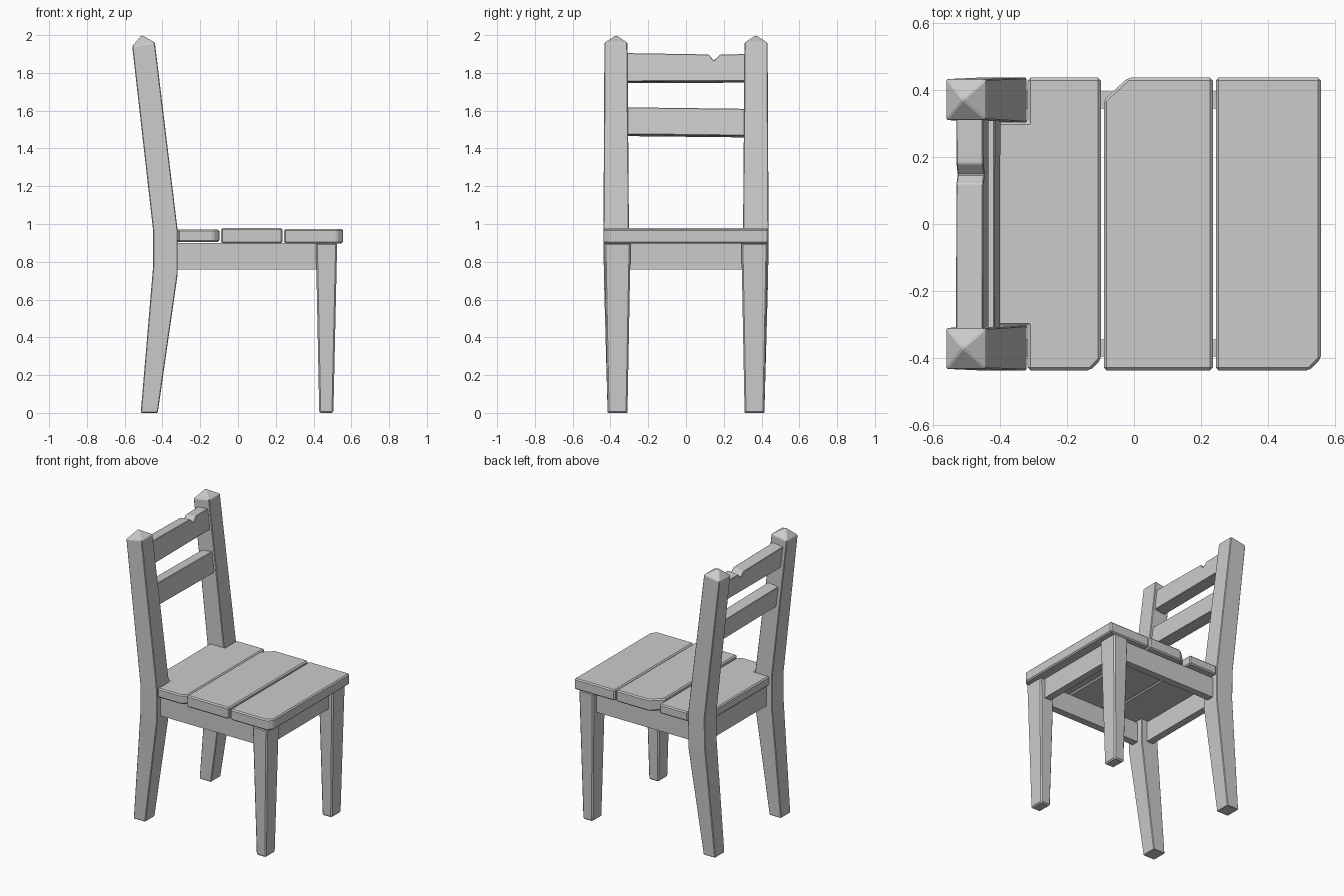
import bpy, bmesh
from mathutils import Vector

if "Cube" in bpy.data.objects:
    bpy.data.objects.remove(bpy.data.objects["Cube"])


def finish(name, bm, bevel):
    bmesh.ops.recalc_face_normals(bm, faces=bm.faces)
    me = bpy.data.meshes.new(name)
    bm.to_mesh(me)
    bm.free()
    ob = bpy.data.objects.new(name, me)
    bpy.context.collection.objects.link(ob)
    if bevel:
        m = ob.modifiers.new("soft_edges", 'BEVEL')
        m.width = bevel
        m.segments = 1
        m.limit_method = 'ANGLE'
        m.angle_limit = 0.6
    return ob


def prism(name, pts, offset, bevel=0.0):
    """Flat polygon pushed along an offset."""
    bm = bmesh.new()
    off = Vector(offset)
    a = [bm.verts.new(p) for p in pts]
    b = [bm.verts.new(Vector(p) + off) for p in pts]
    n = len(pts)
    bm.faces.new(a)
    bm.faces.new(b[::-1])
    for i in range(n):
        bm.faces.new((a[i], a[(i + 1) % n], b[(i + 1) % n], b[i]))
    return finish(name, bm, bevel)


def post(name, sections, apex=None, bevel=0.0):
    """Loft of four-sided sections: back x, back z, front x, front z, y0, y1."""
    bm = bmesh.new()
    rings = []
    for xb, zb, xf, zf, y0, y1 in sections:
        rings.append([bm.verts.new(p) for p in
                      ((xb, y0, zb), (xf, y0, zf), (xf, y1, zf), (xb, y1, zb))])
    bm.faces.new(rings[0])
    for r, s in zip(rings, rings[1:]):
        for i in range(4):
            j = (i + 1) % 4
            bm.faces.new((r[i], r[j], s[j], s[i]))
    if apex:
        tip = bm.verts.new(apex)
        for i in range(4):
            bm.faces.new((rings[-1][i], rings[-1][(i + 1) % 4], tip))
    else:
        bm.faces.new(rings[-1])
    return finish(name, bm, bevel)


def box(name, x0, x1, y0, y1, z0, z1, bevel=0.0):
    return prism(name, [(x0, y0, z0), (x1, y0, z0), (x1, y1, z0), (x0, y1, z0)],
                 (0, 0, z1 - z0), bevel)


# Legs and side aprons on both sides
for label, s in (("left", -1), ("right", 1)):
    post("back_post_" + label, [
        (-0.515, 0, -0.425, 0, s * 0.31, s * 0.415),
        (-0.45, 0.77, -0.32, 0.73, s * 0.302, s * 0.435),
        (-0.45, 0.97, -0.32, 0.97, s * 0.302, s * 0.437),
        (-0.56, 1.94, -0.44, 1.96, s * 0.31, s * 0.432)],
        (-0.51, s * 0.37, 2.0), 0.004)
    post("front_leg_" + label, [
        (0.43, 0, 0.505, 0, s * 0.31, s * 0.415),
        (0.412, 0.9, 0.525, 0.9, s * 0.293, s * 0.432)], None, 0.008)
    box("side_apron_" + label, -0.34, 0.43, s * 0.345, s * 0.395, 0.76, 0.9)

# Front and back aprons
box("front_apron", 0.44, 0.49, -0.31, 0.31, 0.76, 0.9)
box("back_apron", -0.41, -0.36, -0.31, 0.31, 0.76, 0.9)

# Seat boards with cut corners; the rear one is notched around the posts
W = 0.436
boards = [
    ("seat_board_back", 0.905, 0.97,
     [(-0.43, -0.305), (-0.317, -0.305), (-0.317, -W), (-0.13, -W), (-0.099, -0.405),
      (-0.099, W), (-0.317, W), (-0.317, 0.305), (-0.43, 0.305)]),
    ("seat_board_middle", 0.898, 0.978,
     [(-0.09, -W), (0.235, -W), (0.235, W), (-0.018, W), (-0.09, 0.37)]),
    ("seat_board_front", 0.898, 0.973,
     [(0.244, -W), (0.523, -W), (0.557, -0.402), (0.557, W), (0.244, W)]),
]
for name, z0, z1, outline in boards:
    prism(name, [(x, y, z0) for x, y in outline], (0, 0, z1 - z0), 0.008)


# Backrest slats, leaning with the posts
def slat(name, outline):
    prism(name, [(-0.45 + (1.9 - z) * 0.12, y, z) for y, z in outline],
          (-0.08, 0, -0.01), 0.003)


slat("top_slat", [(-0.32, 1.755), (0.32, 1.758), (0.32, 1.9), (0.18, 1.897),
                  (0.147, 1.865), (0.12, 1.898), (-0.32, 1.905)])
slat("lower_slat", [(-0.32, 1.475), (0.32, 1.468), (0.32, 1.61), (-0.32, 1.618)])
